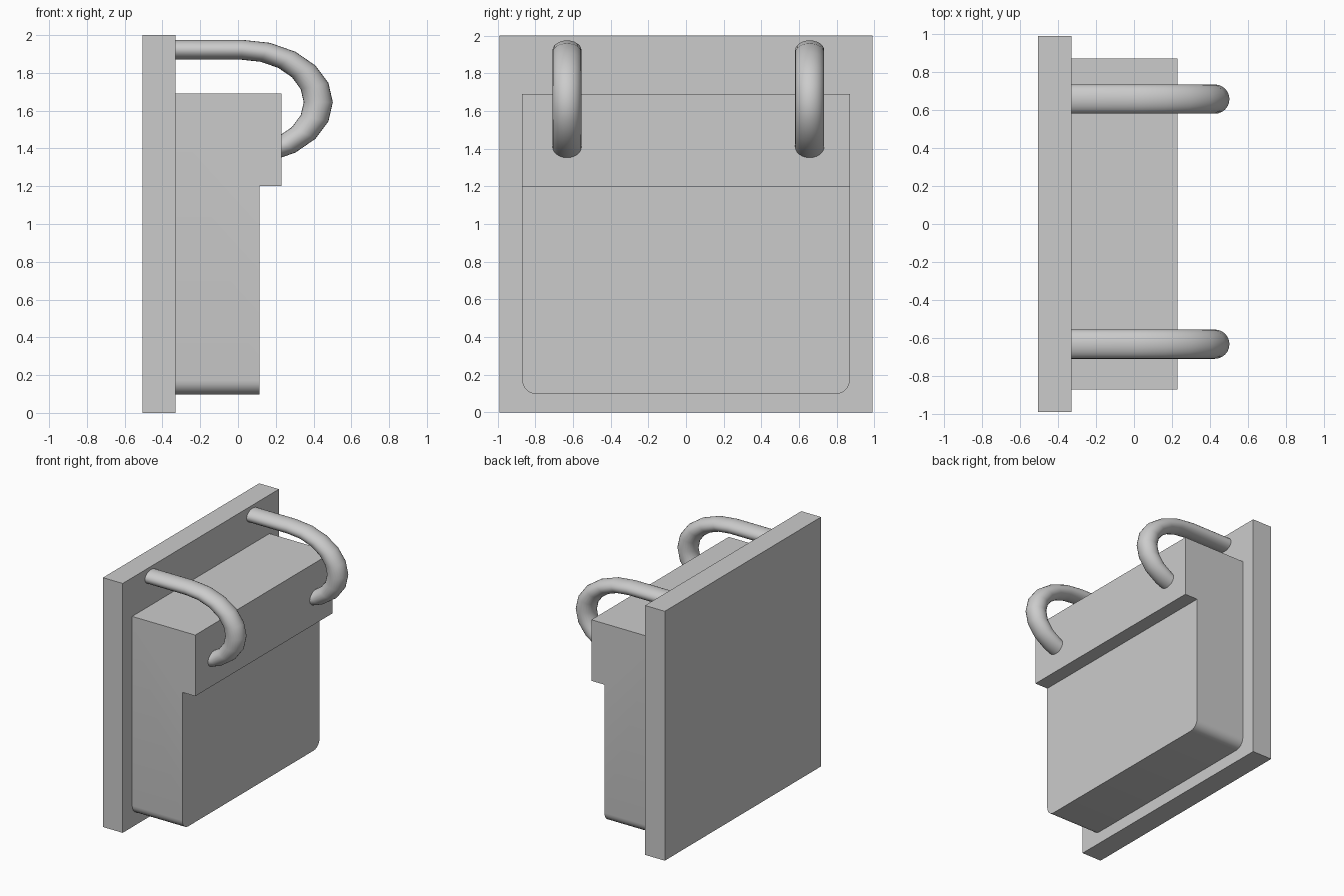
import bpy, bmesh
from math import sin, cos, pi, radians
from mathutils import Vector

if "Cube" in bpy.data.objects:
    bpy.data.objects.remove(bpy.data.objects["Cube"])


def finish(name, bm):
    bmesh.ops.recalc_face_normals(bm, faces=bm.faces)
    mesh = bpy.data.meshes.new(name)
    bm.to_mesh(mesh)
    bm.free()
    obj = bpy.data.objects.new(name, mesh)
    bpy.context.collection.objects.link(obj)
    bpy.ops.object.select_all(action='DESELECT')
    obj.select_set(True)
    bpy.context.view_layer.objects.active = obj
    bpy.ops.object.shade_smooth_by_angle(angle=radians(35))
    return obj


def extrude_side(profile, half_width):
    """Extrude an x-z profile along y, centred on y = 0."""
    bm = bmesh.new()
    face = bm.faces.new([bm.verts.new((x, -half_width, z)) for x, z in profile])
    out = bmesh.ops.extrude_face_region(bm, geom=[face])
    verts = [v for v in out["geom"] if isinstance(v, bmesh.types.BMVert)]
    bmesh.ops.translate(bm, verts=verts, vec=(0, 2 * half_width, 0))
    return bm


# Back plate
finish("back_plate", extrude_side([(-.505, 0), (-.33, 0), (-.33, 2), (-.505, 2)], .99))

# Stepped body with an overhanging upper lip and rounded lower corners
bm = extrude_side([(-.33, .097), (.115, .097), (.115, 1.2),
                   (.23, 1.2), (.23, 1.69), (-.33, 1.69)], .87)
corners = [e for e in bm.edges
           if all(v.co.z < .1 for v in e.verts)
           and abs(e.verts[0].co.y - e.verts[1].co.y) < .01]
bmesh.ops.bevel(bm, geom=corners, offset=.075, segments=6, profile=.5, affect='EDGES')
finish("body", bm)


# Hooks: straight bar then a bend, squashed vertically, ending inside the lip
def hook(name, y, sides=24, radius=.077, bend=.405, squash=.685):
    cx, cz = .02, 1.645
    path = [(Vector((-.33, 0, bend)), pi / 2)]
    for i in range(10):
        a = pi / 2 - i * pi / 10
        path.append((Vector((cx + bend * cos(a), 0, bend * sin(a))), a))
    bm = bmesh.new()
    rings = []
    for centre, a in path:
        out = Vector((cos(a), 0, sin(a)))
        ring = []
        for k in range(sides):
            t = 2 * pi * k / sides
            p = centre + radius * (cos(t) * out + sin(t) * Vector((0, 1, 0)))
            ring.append(bm.verts.new((p.x, y + p.y, cz + squash * p.z)))
        rings.append(ring)
    for r, s in zip(rings, rings[1:]):
        for k in range(sides):
            n = (k + 1) % sides
            bm.faces.new((r[k], r[n], s[n], s[k]))
    bm.faces.new(rings[0])
    bm.faces.new(rings[-1])
    finish(name, bm)


hook("hook_front", -.632)
hook("hook_back", .657)
